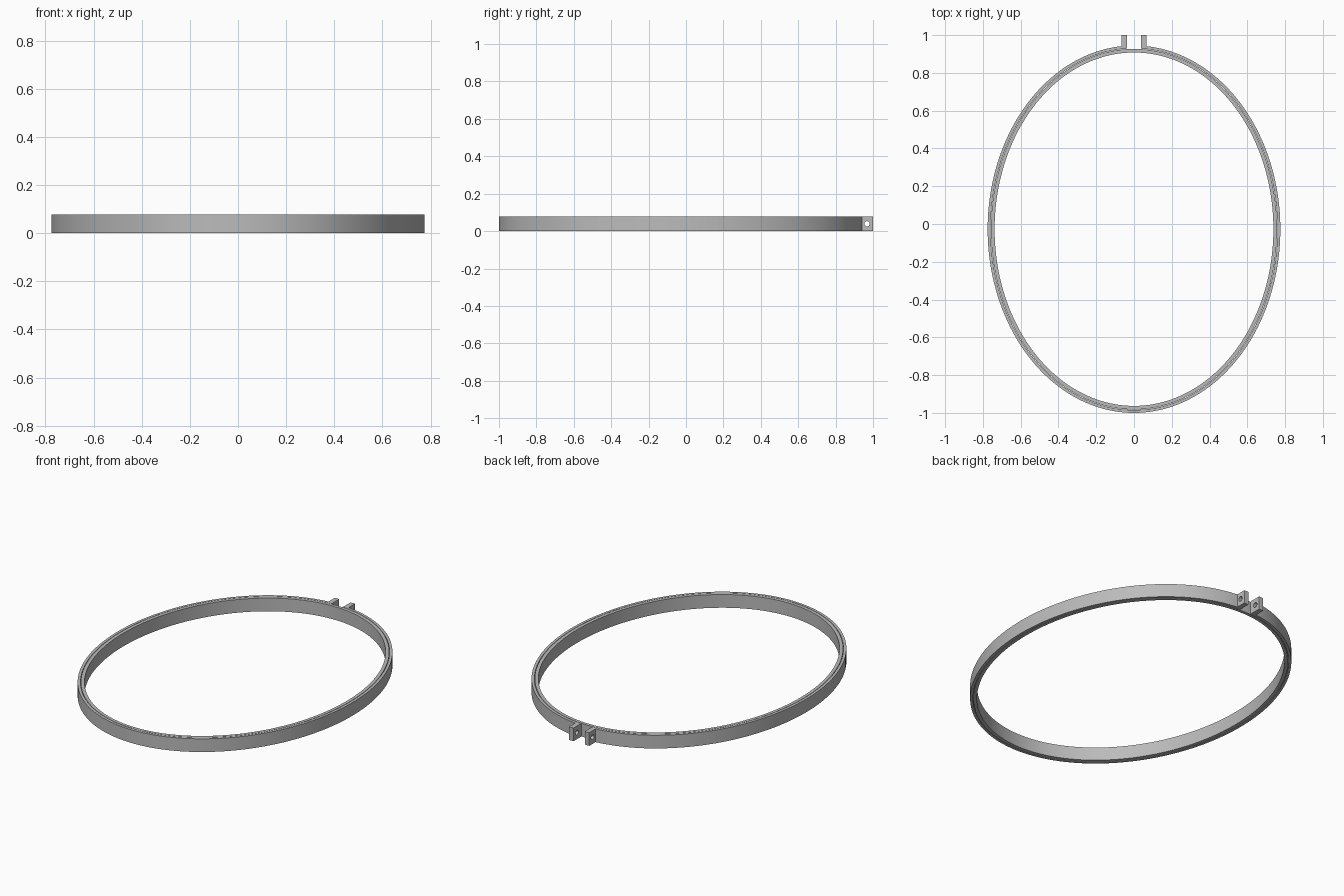
import bpy, bmesh
from math import cos, sin, pi, asin, radians

cube = bpy.data.objects.get("Cube")
if cube:
    bpy.data.objects.remove(cube, do_unlink=True)

HEIGHT = 0.078
CENTRE_Y = -0.0275
RX, RY = 0.775, 0.9725          # outer radii of the whole hoop
GAP = 0.037                     # half width of the opening between the lugs

grey = bpy.data.materials.new("plain grey")
grey.use_nodes = True
colour = (0.5, 0.5, 0.5, 1)
grey.diffuse_color = colour
grey.node_tree.nodes["Principled BSDF"].inputs["Base Color"].default_value = colour


def finish(name, bm):
    bmesh.ops.recalc_face_normals(bm, faces=bm.faces)
    mesh = bpy.data.meshes.new(name)
    bm.to_mesh(mesh)
    bm.free()
    mesh.materials.append(grey)
    obj = bpy.data.objects.new(name, mesh)
    bpy.context.collection.objects.link(obj)
    bpy.ops.object.select_all(action="DESELECT")
    obj.select_set(True)
    bpy.context.view_layer.objects.active = obj
    bpy.ops.object.shade_smooth_by_angle(angle=radians(30))
    return obj


def elliptical_band(name, outer, inner, opening=0.0, steps=160):
    """Sweep a rectangular section round an ellipse; insets are from RX, RY."""
    bm = bmesh.new()
    count = steps + 1 if opening else steps
    sections = []
    for i in range(count):
        a = pi / 2 + opening + (2 * pi - 2 * opening) * i / steps
        sections.append([
            bm.verts.new(((RX - d) * cos(a), CENTRE_Y + (RY - d) * sin(a), z))
            for d, z in ((outer, 0), (outer, HEIGHT), (inner, HEIGHT), (inner, 0))])
    for i in range(steps):
        p, q = sections[i], sections[(i + 1) % count]
        for k in range(4):
            m = (k + 1) % 4
            bm.faces.new((p[k], q[k], q[m], p[m]))
    if opening:
        bm.faces.new(sections[0])
        bm.faces.new(sections[-1])
    return finish(name, bm)


def lug(name, side):
    """Square plate with a round screw hole running along x."""
    x0, x1 = side * GAP, side * (GAP + 0.029)
    y0, y1 = 0.93, 1.0
    hy, hz, hr = 0.968, HEIGHT / 2, 0.014
    n = 32
    bm = bmesh.new()
    rings = []
    for x in (x0, x1):
        hole, rim = [], []
        for i in range(n):
            a = 2 * pi * i / n
            c, s = cos(a), sin(a)
            m = max(abs(c), abs(s))
            hole.append(bm.verts.new((x, hy + hr * c, hz + hr * s)))
            # project the circle onto the square outline
            half = y1 - hy if c > 0 else hy - y0
            rim.append(bm.verts.new((x, hy + half * c / m, hz + hz * s / m)))
        rings.append((hole, rim))
    (ha, ra), (hb, rb) = rings
    for i in range(n):
        j = (i + 1) % n
        for p, q in ((ha, ra), (ra, rb), (rb, hb), (hb, ha)):
            bm.faces.new((p[i], p[j], q[j], q[i]))
    return finish(name, bm)


# Closed inner ring and split outer ring
elliptical_band("inner_ring", 0.018, 0.037)
elliptical_band("outer_ring", 0.0, 0.0155, opening=asin(GAP / RX))

# Screw lugs on either side of the split
lug("left_lug", 1)
lug("right_lug", -1)
